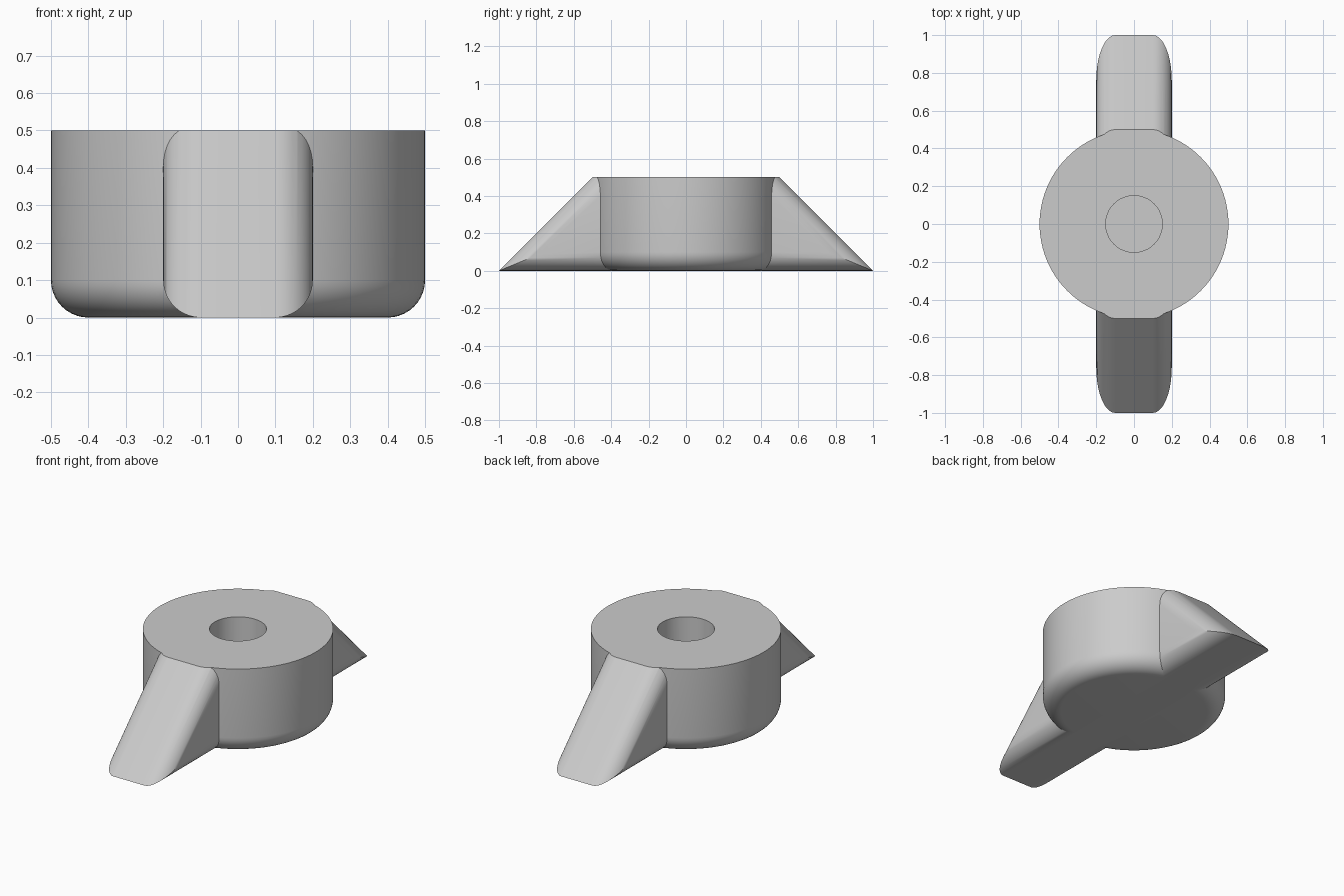
import bpy, bmesh, math

if "Cube" in bpy.data.objects:
    bpy.data.objects.remove(bpy.data.objects["Cube"])

RADIUS, HEIGHT, FILLET = 0.5, 0.5, 0.1
HOLE_RADIUS, HOLE_DEPTH = 0.15, 0.4
STEPS = 10

grey = bpy.data.materials.new("plain_grey")
grey.use_nodes = True
grey.diffuse_color = (0.6, 0.6, 0.6, 1)
grey.node_tree.nodes["Principled BSDF"].inputs["Base Color"].default_value = (0.6, 0.6, 0.6, 1)


def loft(name, loops):
    """Join equal-sized closed loops into a capped solid."""
    bm = bmesh.new()
    rings = [[bm.verts.new(p) for p in loop] for loop in loops]
    n = len(rings[0])
    for a, b in zip(rings, rings[1:]):
        for i in range(n):
            j = (i + 1) % n
            bm.faces.new((a[i], a[j], b[j], b[i]))
    bm.faces.new(rings[0])
    bm.faces.new(rings[-1])
    bmesh.ops.recalc_face_normals(bm, faces=bm.faces)
    mesh = bpy.data.meshes.new(name)
    bm.to_mesh(mesh)
    bm.free()
    mesh.materials.append(grey)
    obj = bpy.data.objects.new(name, mesh)
    bpy.context.collection.objects.link(obj)
    return obj


def circle(radius, z, count=96):
    turn = 2 * math.pi / count
    return [(radius * math.cos(i * turn), radius * math.sin(i * turn), z) for i in range(count)]


def wing_section(x, inset):
    """Trapezoid across the wings, drawn in from its base and slopes."""
    slope = inset * math.sqrt(2)
    foot, top = 1 - inset - slope, HEIGHT - slope
    return [(x, -foot, inset), (x, foot, inset), (x, top, HEIGHT), (x, -top, HEIGHT)]


def combine(target, other, operation):
    mod = target.modifiers.new(operation.lower(), "BOOLEAN")
    mod.operation, mod.solver, mod.object = operation, "EXACT", other
    bpy.context.view_layer.objects.active = target
    bpy.ops.object.modifier_apply(modifier=mod.name)
    bpy.data.objects.remove(other)


# Round body with a rounded lower rim
angles = [math.pi / 2 * i / STEPS for i in range(STEPS + 1)]
body = loft("knob_body", [
    circle(RADIUS - FILLET + FILLET * math.sin(a), FILLET * (1 - math.cos(a))) for a in angles
] + [circle(RADIUS, HEIGHT)])

# Sloping wings front and back, with rounded long edges
half = [(0.1 + FILLET * math.sin(a), FILLET * (1 - math.cos(a))) for a in angles]
wings = loft("wings", [wing_section(-x, d) for x, d in reversed(half)]
             + [wing_section(x, d) for x, d in half])
combine(body, wings, "UNION")

# Blind shaft hole in the top
hole = loft("shaft_hole", [circle(HOLE_RADIUS, HEIGHT - HOLE_DEPTH, 64),
                           circle(HOLE_RADIUS, HEIGHT + 0.1, 64)])
combine(body, hole, "DIFFERENCE")

# Smooth the rounds, keep the sharp edges
bpy.ops.object.select_all(action="DESELECT")
body.select_set(True)
bpy.context.view_layer.objects.active = body
bpy.ops.object.shade_smooth_by_angle(angle=math.radians(25))
